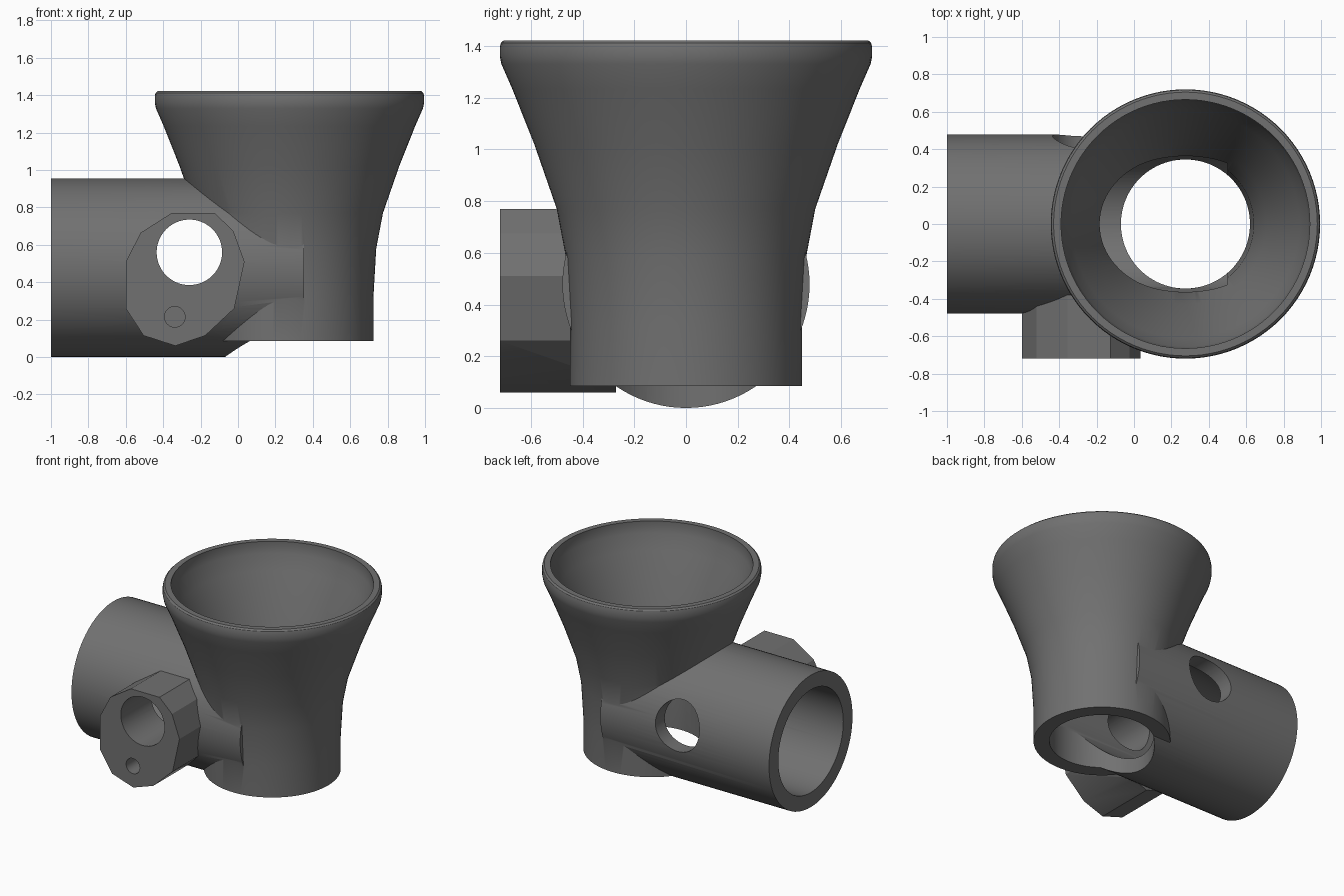
import bpy, bmesh, math
from mathutils import Matrix, Vector

if "Cube" in bpy.data.objects:
    bpy.data.objects.remove(bpy.data.objects["Cube"])

SEG = 96
CX = 0.275      # funnel axis
PZ = 0.478      # pipe axis height

grey = bpy.data.materials.new("dark grey plastic")
grey.diffuse_color = (0.165, 0.165, 0.165, 1)
grey.use_nodes = True
grey.node_tree.nodes["Principled BSDF"].inputs["Base Color"].default_value = grey.diffuse_color


def finish(name, bm):
    bmesh.ops.recalc_face_normals(bm, faces=bm.faces[:])
    me = bpy.data.meshes.new(name)
    bm.to_mesh(me)
    bm.free()
    me.materials.append(grey)
    ob = bpy.data.objects.new(name, me)
    bpy.context.collection.objects.link(ob)
    return ob


def lathe(name, profile):
    """Closed solid of revolution about the funnel axis from (radius, z) points."""
    bm = bmesh.new()
    rings = []
    for r, z in profile:
        rings.append([bm.verts.new((CX + r * math.cos(2 * math.pi * i / SEG),
                                    r * math.sin(2 * math.pi * i / SEG), z))
                      for i in range(SEG)])
    for a, b in zip(rings, rings[1:]):
        for i in range(SEG):
            j = (i + 1) % SEG
            bm.faces.new((a[i], a[j], b[j], b[i]))
    bm.faces.new(rings[0])
    bm.faces.new(rings[-1])
    return finish(name, bm)


def rod(name, start, end, radius, seg=SEG):
    start, end = Vector(start), Vector(end)
    axis = end - start
    rot = axis.to_track_quat('Z', 'Y').to_matrix().to_4x4()
    bm = bmesh.new()
    bmesh.ops.create_cone(bm, cap_ends=True, segments=seg, radius1=radius,
                          radius2=radius, depth=axis.length,
                          matrix=Matrix.Translation((start + end) / 2) @ rot)
    return finish(name, bm)


def prism(name, outline, y0, y1):
    """Extrude an (x, z) outline along y."""
    bm = bmesh.new()
    face = bm.faces.new([bm.verts.new((x, y0, z)) for x, z in outline])
    out = bmesh.ops.extrude_face_region(bm, geom=[face])
    bmesh.ops.translate(bm, vec=(0, y1 - y0, 0),
                        verts=[v for v in out["geom"] if isinstance(v, bmesh.types.BMVert)])
    return finish(name, bm)


def combine(body, other, operation):
    bpy.context.view_layer.objects.active = body
    mod = body.modifiers.new(operation.lower(), 'BOOLEAN')
    mod.operation = operation
    mod.solver = 'EXACT'
    mod.object = other
    bpy.ops.object.modifier_apply(modifier=mod.name)
    bpy.data.objects.remove(other, do_unlink=True)


# Flared funnel, horizontal pipe and faceted side lug
body = lathe("funnel_pipe_body", [
    (.449, .085), (.449, .32), (.464, .58), (.50, .77), (.587, 1.02),
    (.672, 1.234), (.714, 1.33), (.72, 1.36), (.72, 1.395), (.716, 1.412), (.705, 1.422)])
pipe = rod("pipe", (-1, 0, PZ), (.352, 0, PZ), .478)
lug = prism("lug", [
    (-.60, .51), (-.52, .665), (-.355, .77), (-.125, .77), (-.025, .675), (.035, .51),
    (-.02, .26), (-.175, .115), (-.335, .06), (-.505, .115), (-.60, .26)], -.72, -.27)
combine(body, pipe, 'UNION')
combine(body, lug, 'UNION')

# Bores: funnel, pipe, cross hole through lug and pipe, small blind hole
cutters = [
    lathe("funnel_bore", [(.345, -.1), (.345, .32), (.365, .57), (.43, .77), (.52, 1.02),
                          (.61, 1.234), (.655, 1.34), (.665, 1.39), (.665, 1.6)]),
    rod("pipe_bore", (-1.1, 0, PZ), (.5, 0, PZ), .372),
    rod("cross_hole", (-.26, -.9, .56), (-.26, .7, .56), .175, 64),
    rod("small_hole", (-.338, -.9, .215), (-.338, -.42, .215), .055, 32),
]
for cutter in cutters:
    combine(body, cutter, 'DIFFERENCE')

# Single colour, smooth curved walls with crisp edges
for poly in body.data.polygons:
    poly.material_index = 0
bpy.ops.object.select_all(action='DESELECT')
body.select_set(True)
bpy.context.view_layer.objects.active = body
bpy.ops.object.shade_smooth_by_angle(angle=math.radians(25))
